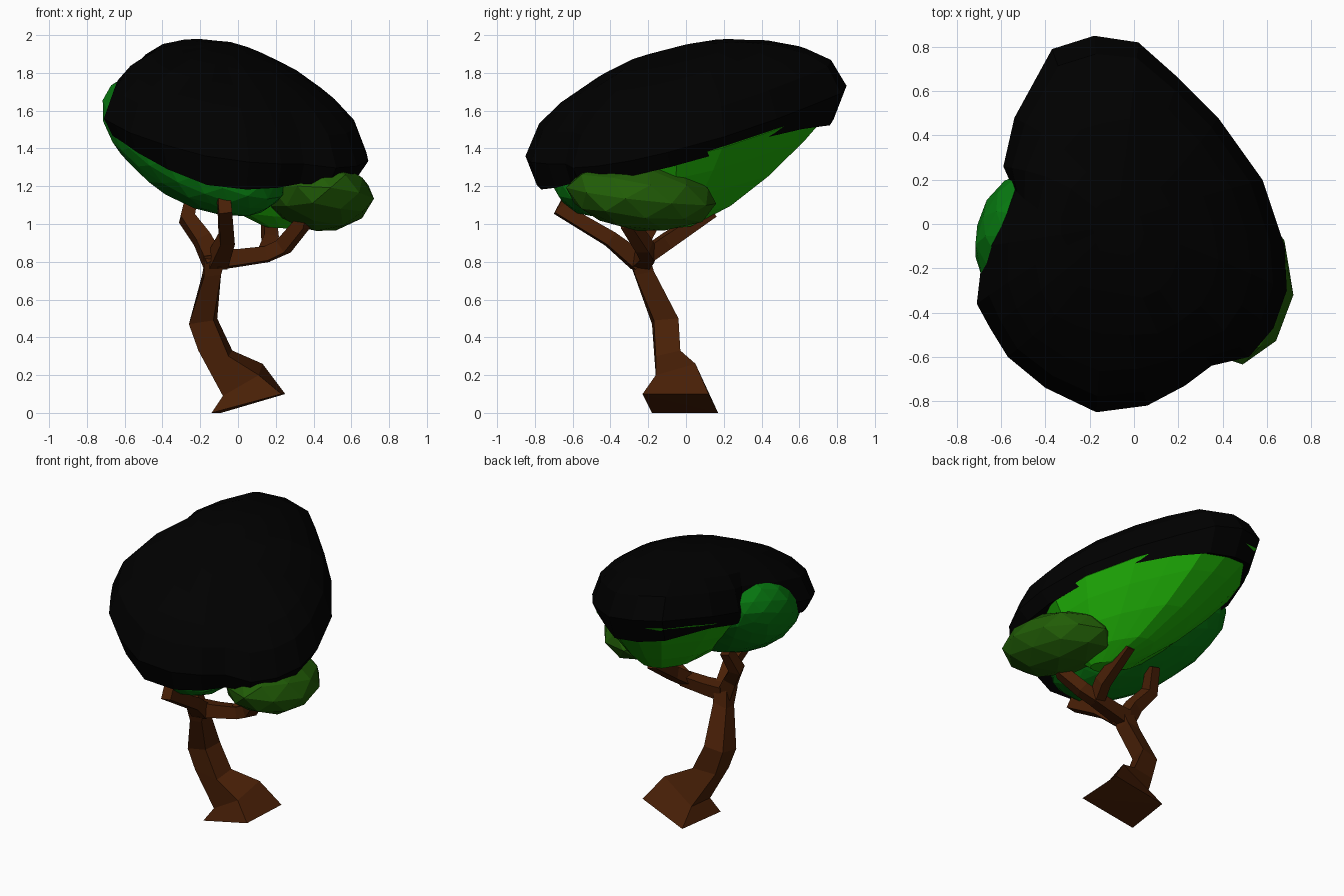
import bpy, bmesh, math, random
from mathutils import Vector, Matrix

if "Cube" in bpy.data.objects:
    bpy.data.objects.remove(bpy.data.objects["Cube"])

random.seed(4)


def material(name, rgb):
    m = bpy.data.materials.new(name)
    m.diffuse_color = (*rgb, 1)
    m.use_nodes = True
    m.node_tree.nodes["Principled BSDF"].inputs["Base Color"].default_value = m.diffuse_color
    return m


BARK = material("brown_bark", (0.066, 0.014, 0.002))
BLACK = material("black_canopy", (0.0, 0.0, 0.0))
BRIGHT = material("bright_green", (0.013, 0.42, 0.002))
DEEP = material("deep_green", (0.002, 0.185, 0.005))
OLIVE = material("olive_green", (0.015, 0.108, 0.002))


def finish(bm, name, mat):
    bmesh.ops.recalc_face_normals(bm, faces=bm.faces[:])
    me = bpy.data.meshes.new(name)
    bm.to_mesh(me)
    bm.free()
    me.materials.append(mat)
    ob = bpy.data.objects.new(name, me)
    bpy.context.collection.objects.link(ob)
    return ob


def loft(name, rings, mat):
    """Skin a row of closed rings and cap both ends with a fan."""
    bm = bmesh.new()
    vs = [[bm.verts.new(p) for p in r] for r in rings]
    n = len(rings[0])
    for a, b in zip(vs, vs[1:]):
        for i in range(n):
            j = (i + 1) % n
            bm.faces.new((a[i], a[j], b[j], b[i]))
    for r in (vs[0], vs[-1]):
        c = bm.verts.new(sum((v.co for v in r), Vector()) / n)
        for i in range(n):
            bm.faces.new((r[i], r[(i + 1) % n], c))
    return finish(bm, name, mat)


def branch(name, path, radii):
    """Four-sided tapering limb along a path."""
    pts = [Vector(p) for p in path]
    rings = []
    ref = Vector((0.35, 0.2, 1)) if abs((pts[-1] - pts[0]).normalized().z) < 0.6 else Vector((0.3, -1, 0.1))
    for i, (p, r) in enumerate(zip(pts, radii)):
        t = (pts[min(i + 1, len(pts) - 1)] - pts[max(i - 1, 0)]).normalized()
        u = (ref - t * ref.dot(t)).normalized()
        w = t.cross(u)
        ref = u
        rings.append([p + r * (u * math.cos(a) + w * math.sin(a))
                      for a in (math.pi / 4 + k * math.pi / 2 for k in range(4))])
    loft(name, rings, BARK)


def clump(name, centre, size, rot, mat, sub):
    """Faceted leaf clump."""
    bm = bmesh.new()
    bmesh.ops.create_icosphere(bm, subdivisions=sub, radius=1)
    for v in bm.verts:
        v.co *= 1 + random.uniform(-0.015, 0.02)
    rx, ry, rz = (math.radians(a) for a in rot)
    m = (Matrix.Translation(centre) @ Matrix.Rotation(rz, 4, 'Z') @ Matrix.Rotation(ry, 4, 'Y')
         @ Matrix.Rotation(rx, 4, 'X') @ Matrix.Diagonal((*size, 1)))
    bm.transform(m)
    finish(bm, name, mat)


# Trunk: square section, flared tilted foot
loft("trunk", [
    [(-.14, -.18, 0), (-.09, .17, 0), (.25, .12, .10), (.23, -.23, .10)],
    [(-.08, -.15, .09), (-.07, .04, .10), (.13, .05, .26), (.11, -.16, .20)],
    [(-.21, -.17, .33), (-.19, -.05, .32), (-.03, -.03, .33), (-.05, -.16, .30)],
    [(-.26, -.18, .47), (-.24, -.06, .48), (-.11, -.04, .50), (-.13, -.17, .49)],
    [(-.18, -.27, .72), (-.19, -.17, .73), (-.09, -.17, .75), (-.09, -.27, .73)],
    [(-.18, -.31, .83), (-.17, -.20, .84), (-.07, -.20, .85), (-.06, -.30, .84)],
], BARK)

# Branches
branch("front_branch", [(-.11, -.25, .80), (-.06, -.40, .92), (-.07, -.67, 1.08), (-.08, -.60, 1.17)],
       [.07, .055, .05, .045])
branch("left_branch", [(-.13, -.25, .80), (-.19, -.23, .92), (-.27, -.17, 1.03), (-.24, -.10, 1.17)],
       [.07, .06, .055, .045])
branch("right_branch", [(-.12, -.24, .81), (0, -.22, .82), (.15, -.20, .84), (.24, -.22, .88),
                        (.34, -.30, 1.0), (.36, -.33, 1.1)],
       [.07, .06, .055, .055, .05, .04])
branch("back_branch", [(.14, -.20, .84), (.17, -.10, .91), (.16, .14, 1.07)], [.055, .055, .045])

# Leaf clumps on the left and right branches
clump("left_leaves", (-.23, -.23, 1.42), (.61, .40, .28), (0, 28, -44), DEEP, 3)
clump("right_leaves", (.43, -.235, 1.15), (.285, .40, .185), (-6, 6, 8), OLIVE, 2)


def tilt(x, y):
    """Height of the slanted plane through the widest part of the crown."""
    return 1.516 - .17 * x + .218 * y


# Bright main leaves: bowl under the back of the canopy, lowest near the branches
bowl = [(-.18, .85), (.02, .82), (.2, .66), (.38, .48), (.58, .20), (.64, -.05), (.52, -.32),
        (.1, -.42), (-.3, -.35), (-.55, -.1), (-.56, .17), (-.58, .30), (-.54, .48), (-.37, .81)]
POLE = Vector((.24, -.08, .965))


def bowl_ring(s):
    ring = []
    for x, y in bowl:
        x, y = x * .96, y * .96
        p = POLE.lerp(Vector((x, y, 0)), s)
        p.z = POLE.z + (tilt(x, y) - .06 - POLE.z) * s ** 1.6
        ring.append(p)
    return ring


top = [(x * .6, y * .6, tilt(x * .6, y * .6) + .24) for x, y in bowl]
loft("main_leaves", [bowl_ring(s) for s in (.12, .36, .6, .82, 1)] + [top], BRIGHT)

# Black canopy: tilted dome over the outline seen from above
outline = [(-.18, .85), (.02, .82), (.2, .66), (.38, .48), (.58, .20), (.68, -.10), (.69, -.30),
           (.63, -.47), (.52, -.60), (.35, -.64), (.23, -.73), (.06, -.82), (-.17, -.85), (-.40, -.74),
           (-.57, -.60), (-.65, -.47), (-.71, -.36), (-.68, -.10), (-.55, .17), (-.59, .26),
           (-.54, .48), (-.37, .79)]
CX, CY = -.08, 0


def dome_ring(s, lift, tip_drop=0):
    ring = []
    n = len(outline)
    for i, (x, y) in enumerate(outline):
        # inner rings relax the notch in the outline
        ax = (outline[i - 2][0] + outline[(i + 2) % n][0]) / 2
        ay = (outline[i - 2][1] + outline[(i + 2) % n][1]) / 2
        k = max(0, 1 - (1 - s) * 2)
        x, y = ax + (x - ax) * k, ay + (y - ay) * k
        px, py = CX + (x - CX) * s, CY + (y - CY) * s
        drop = tip_drop * max(0, (abs(y) - .55) / .3)
        ring.append((px, py, min(2, tilt(px, py) + lift - drop)))
    return ring


rings = [dome_ring(.55, .10), dome_ring(.95, -.09, .08), dome_ring(1, 0)]
for s in (.94, .84, .68, .46, .2):
    rings.append(dome_ring(s, .405 * (1 - s ** 2.6) ** .5))
loft("canopy", rings, BLACK)
